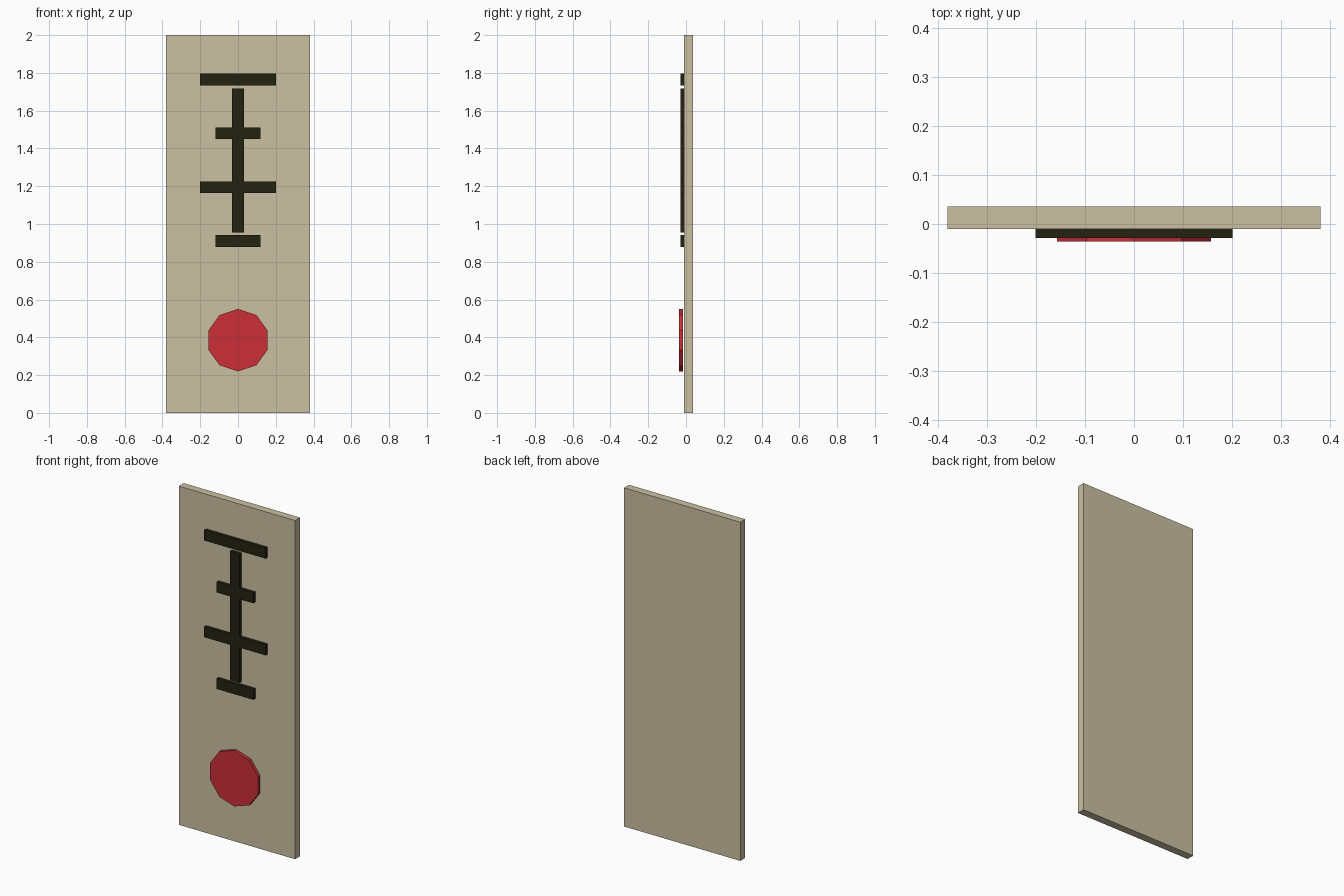
import bpy
from math import pi

default = bpy.data.objects.get("Cube")
if default:
    bpy.data.objects.remove(default, do_unlink=True)


def material(name, rgb):
    mat = bpy.data.materials.new(name)
    mat.use_nodes = True
    color = (*rgb, 1)
    mat.diffuse_color = color
    mat.node_tree.nodes["Principled BSDF"].inputs["Base Color"].default_value = color
    return mat


def finish(name, mat):
    obj = bpy.context.object
    obj.name = obj.data.name = name
    obj.data.materials.append(mat)
    bpy.ops.object.transform_apply(location=False, rotation=True, scale=True)
    return obj


def box(name, mat, width, y_range, z_range):
    (y0, y1), (z0, z1) = y_range, z_range
    bpy.ops.mesh.primitive_cube_add(size=1, location=(0, (y0 + y1) / 2, (z0 + z1) / 2))
    bpy.context.object.scale = (width, y1 - y0, z1 - z0)
    return finish(name, mat)


tan = material("tan board", (0.60, 0.53, 0.36))
ink = material("dark ink", (0.017, 0.016, 0.006))
red = material("red seal", (0.60, 0.028, 0.038))

# Flat upright board
board_front = -0.01
box("board", tan, 0.76, (board_front, 0.036), (0, 2))

# Raised strokes: one vertical stem and four horizontal bars
stroke_depth = (-0.029, board_front)
box("stem_stroke", ink, 0.062, stroke_depth, (0.955, 1.717))
bars = {"top": (0.402, 1.765), "upper": (0.24, 1.48),
        "middle": (0.402, 1.194), "bottom": (0.24, 0.91)}
for label, (width, z) in bars.items():
    box(label + "_bar_stroke", ink, width, stroke_depth, (z - 0.031, z + 0.031))

# Ten-sided seal with a corner pointing up, just proud of the board
bpy.ops.mesh.primitive_cylinder_add(vertices=10, radius=0.165, depth=0.019,
                                    location=(0, -0.0265, 0.385), rotation=(pi / 2, 0, 0))
finish("round_seal", red)
